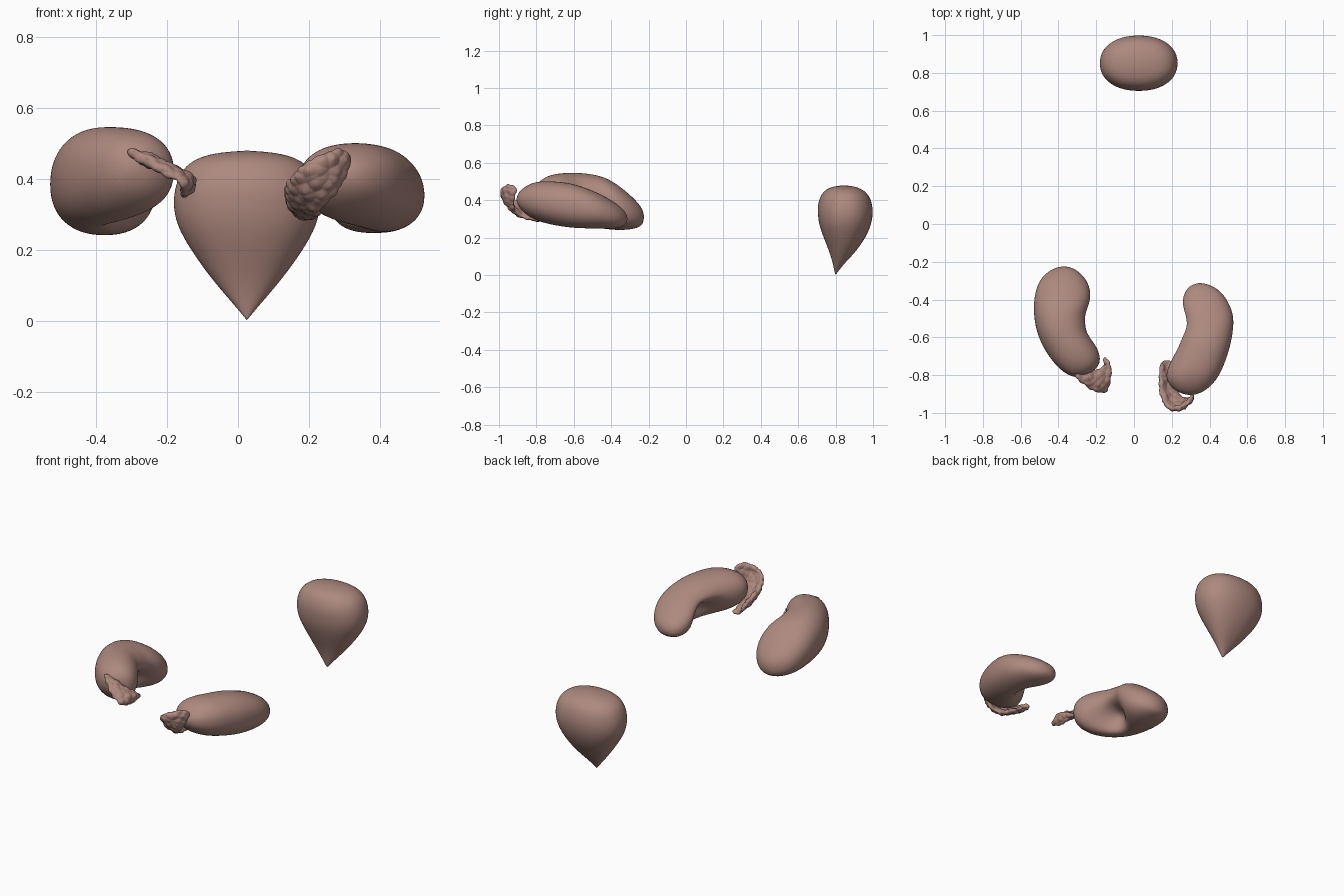
import bpy, bmesh, math
from mathutils import Vector

mat = bpy.data.materials.new("tissue")
mat.diffuse_color = (0.42, 0.25, 0.21, 1)


def finish(bm, name):
    bmesh.ops.recalc_face_normals(bm, faces=bm.faces)
    for f in bm.faces:
        f.smooth = True
    me = bpy.data.meshes.new(name)
    bm.to_mesh(me)
    bm.free()
    me.materials.append(mat)
    ob = bpy.data.objects.new(name, me)
    bpy.context.collection.objects.link(ob)
    return ob


def subsurf(ob, levels):
    m = ob.modifiers.new("smooth", 'SUBSURF')
    m.levels = m.render_levels = levels


def loft(name, start, end, sections, place, power, deform=None, n=28):
    """Loft rounded sections (t, a0, a1, b0, b1) between two end points."""
    bm = bmesh.new()
    rings = []
    for t, a0, a1, b0, b1 in sections:
        ring = []
        for i in range(n):
            w = 2 * math.pi * i / n
            c, s = math.cos(w), math.sin(w)
            c = math.copysign(abs(c) ** power, c)
            s = math.copysign(abs(s) ** power, s)
            p = Vector(place((a0 + a1) / 2 + c * (a1 - a0) / 2,
                             (b0 + b1) / 2 + s * (b1 - b0) / 2, t))
            ring.append(bm.verts.new(deform(p) if deform else p))
        rings.append(ring)
    for r, q in zip(rings, rings[1:]):
        for i in range(n):
            j = (i + 1) % n
            bm.faces.new((r[i], r[j], q[j], q[i]))
    for tip, ring in ((start, rings[0]), (end, rings[-1])):
        v = bm.verts.new(tip)
        for i in range(n):
            bm.faces.new((v, ring[i], ring[(i + 1) % n]))
    ob = finish(bm, name)
    subsurf(ob, 2)
    return ob


# bladder: horizontal slices
loft("bladder", (0.025, 0.80, 0), (0.025, 0.845, 0.481), [
    (z, 0.025 - h, 0.025 + h, y0, y1) for z, h, y0, y1 in (
        (0.015, 0.011, 0.794, 0.811), (0.06, 0.05, 0.786, 0.845), (0.12, 0.102, 0.768, 0.905),
        (0.20, 0.160, 0.735, 0.962), (0.27, 0.200, 0.71, 0.992), (0.33, 0.210, 0.703, 1.001),
        (0.38, 0.203, 0.704, 0.996), (0.42, 0.187, 0.718, 0.982), (0.45, 0.158, 0.738, 0.955),
        (0.471, 0.105, 0.775, 0.915))],
    lambda a, b, t: (a, b, t), 0.92)


# kidneys: slices along y, with a hollow pressed into the inner underside
def hilum(side, y, x, z):
    h = Vector((x, y, z))

    def deform(p):
        q = p - h
        g = math.exp(-(q.x / 0.09) ** 2 - (q.y / 0.085) ** 2 - (q.z / 0.075) ** 2)
        return p + Vector((side * 0.115, 0, 0.055)) * g
    return deform


def kidney(name, start, end, sections, side, hole):
    loft(name, start, end, sections, lambda a, b, t: (a, t, b), 0.9, hilum(side, *hole))


kidney("left_kidney", (-0.37, -0.222, 0.31), (-0.30, -0.815, 0.43), [
    (-0.235, -0.43, -0.315, 0.26, 0.36), (-0.28, -0.492, -0.258, 0.245, 0.412),
    (-0.35, -0.522, -0.226, 0.238, 0.472), (-0.42, -0.532, -0.228, 0.243, 0.518),
    (-0.48, -0.530, -0.25, 0.25, 0.535), (-0.53, -0.524, -0.247, 0.257, 0.543),
    (-0.58, -0.512, -0.242, 0.263, 0.547), (-0.64, -0.488, -0.198, 0.272, 0.547),
    (-0.70, -0.452, -0.176, 0.292, 0.541), (-0.75, -0.412, -0.182, 0.32, 0.526),
    (-0.795, -0.36, -0.23, 0.365, 0.493)], -1, (-0.54, -0.25, 0.31))

kidney("right_kidney", (0.35, -0.31, 0.30), (0.30, -0.91, 0.405), [
    (-0.325, 0.295, 0.415, 0.262, 0.34), (-0.37, 0.26, 0.475, 0.247, 0.382),
    (-0.43, 0.249, 0.508, 0.246, 0.418), (-0.48, 0.253, 0.526, 0.246, 0.443),
    (-0.54, 0.26, 0.528, 0.247, 0.467), (-0.60, 0.235, 0.519, 0.248, 0.487),
    (-0.66, 0.222, 0.507, 0.256, 0.497), (-0.73, 0.19, 0.483, 0.27, 0.502),
    (-0.79, 0.168, 0.458, 0.287, 0.501), (-0.84, 0.174, 0.425, 0.31, 0.486),
    (-0.89, 0.225, 0.37, 0.355, 0.452)], 1, (-0.57, 0.245, 0.30))


# adrenal glands: curved pitted leaves on the front ends
pits = bpy.data.textures.new("pits", 'VORONOI')
pits.noise_scale = 0.035


def gland(name, rows):
    bm = bmesh.new()
    vs = [[bm.verts.new(p) for p in row] for row in rows]
    for r, q in zip(vs, vs[1:]):
        for i in range(2):
            bm.faces.new((r[i], r[i + 1], q[i + 1], q[i]))
    ob = finish(bm, name)
    s = ob.modifiers.new("thickness", 'SOLIDIFY')
    s.thickness, s.offset = 0.04, 0
    subsurf(ob, 5)
    d = ob.modifiers.new("pitting", 'DISPLACE')
    d.texture, d.strength, d.mid_level = pits, -0.012, 0.4


gland("left_adrenal_gland", [
    [(-0.32, -0.81, 0.487), (-0.315, -0.80, 0.48), (-0.31, -0.78, 0.475)],
    [(-0.22, -0.89, 0.42), (-0.20, -0.84, 0.44), (-0.23, -0.78, 0.43)],
    [(-0.15, -0.91, 0.39), (-0.11, -0.83, 0.405), (-0.12, -0.74, 0.40)],
    [(-0.16, -0.85, 0.345), (-0.15, -0.77, 0.35), (-0.17, -0.67, 0.355)]])

gland("right_adrenal_gland", [
    [(0.26, -0.96, 0.485), (0.295, -0.94, 0.487), (0.33, -0.89, 0.475)],
    [(0.18, -0.99, 0.44), (0.23, -1.01, 0.42), (0.30, -0.93, 0.38)],
    [(0.13, -0.89, 0.39), (0.16, -0.92, 0.34), (0.23, -0.91, 0.30)],
    [(0.14, -0.71, 0.34), (0.16, -0.72, 0.29), (0.22, -0.70, 0.285)]])
